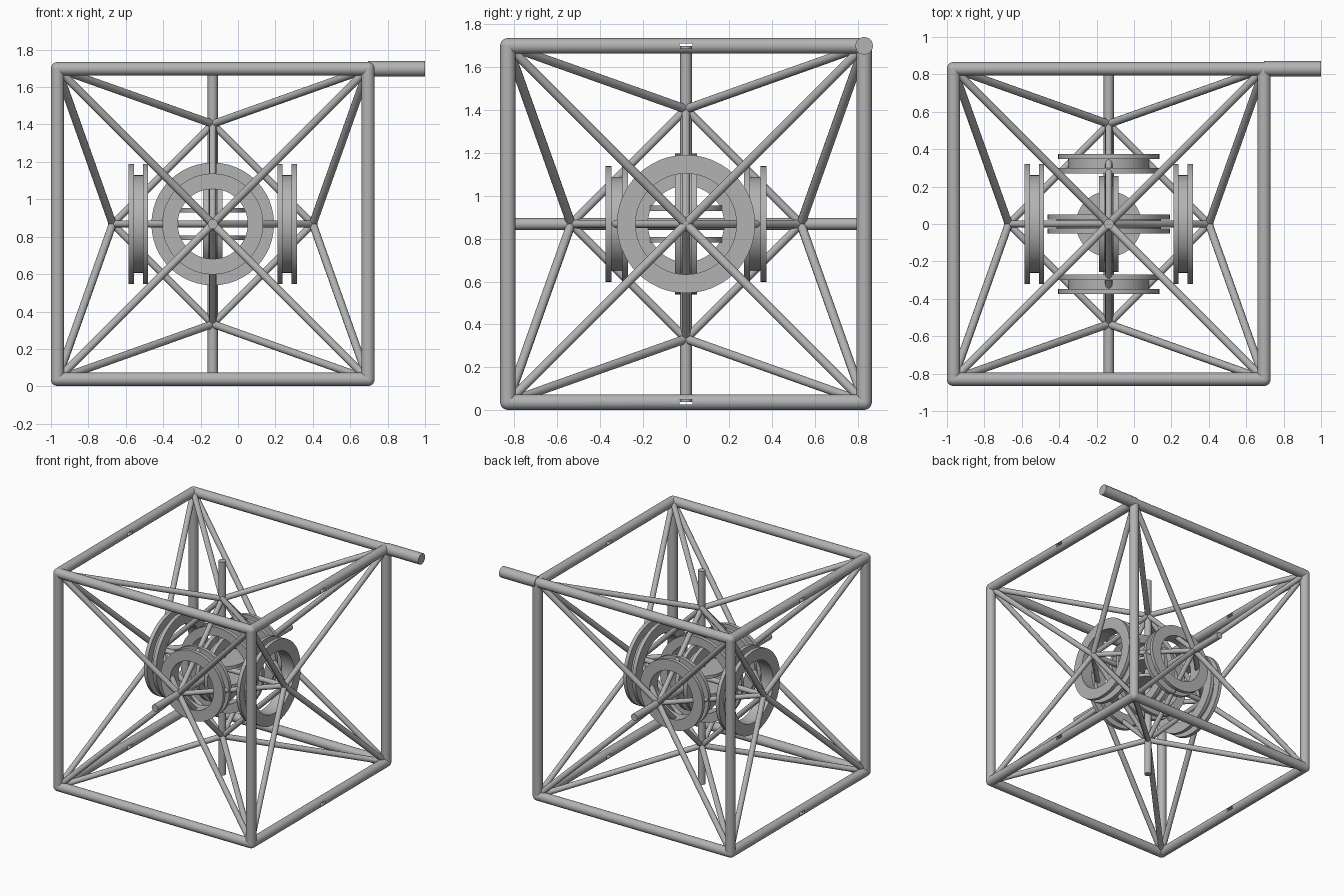
import bpy, bmesh, math
from itertools import product
from mathutils import Vector

cube = bpy.data.objects.get("Cube")
if cube:
    bpy.data.objects.remove(cube, do_unlink=True)

CENTRE = Vector((-0.135, 0, 0.868))
HALF = 0.83     # cube corner distance along each axis
NODE = 0.535    # inner node distance from the centre
AXES = [Vector((1, 0, 0)), Vector((0, 1, 0)), Vector((0, 0, 1))]

steel = bpy.data.materials.new("grey steel")
steel.use_nodes = True
steel.diffuse_color = (0.45, 0.45, 0.45, 1)
steel.node_tree.nodes["Principled BSDF"].inputs["Base Color"].default_value = (0.45, 0.45, 0.45, 1)


def finish(obj, name):
    obj.name = name
    obj.data.materials.append(steel)
    bpy.ops.object.shade_smooth_by_angle(angle=math.radians(40))
    return obj


def tube(name, a, b, radius, sides=16):
    """Closed cylinder between two points measured from the centre."""
    d = b - a
    bpy.ops.mesh.primitive_cylinder_add(
        vertices=sides, radius=radius, depth=d.length, location=CENTRE + (a + b) / 2,
        rotation=d.to_track_quat('Z', 'Y').to_euler())
    return finish(bpy.context.object, name)


def lathe(name, profile, axis, offset):
    """Spin a closed (radius, height) profile around an axis."""
    bm = bmesh.new()
    verts = [bm.verts.new((r, 0, h)) for r, h in profile]
    edges = [bm.edges.new((v, verts[i - 1])) for i, v in enumerate(verts)]
    bmesh.ops.spin(bm, geom=verts + edges, cent=(0, 0, 0), axis=(0, 0, 1),
                   angle=math.tau, steps=48, use_merge=True)
    bmesh.ops.remove_doubles(bm, verts=bm.verts, dist=0.0001)
    bmesh.ops.recalc_face_normals(bm, faces=bm.faces)
    mesh = bpy.data.meshes.new(name)
    bm.to_mesh(mesh)
    bm.free()
    obj = bpy.data.objects.new(name, mesh)
    bpy.context.collection.objects.link(obj)
    obj.location = CENTRE + axis * offset
    obj.rotation_euler = axis.to_track_quat('Z', 'Y').to_euler()
    bpy.ops.object.select_all(action='DESELECT')
    obj.select_set(True)
    bpy.context.view_layer.objects.active = obj
    return finish(obj, name)


def spool(name, axis, offset, rim, core, hole):
    """Ring with two flanges and a groove between them."""
    w, g = 0.052, 0.024
    lathe(name, [(hole, -w), (rim, -w), (rim, -g), (core, -g),
                 (core, g), (rim, g), (rim, w), (hole, w)], axis, offset)


# Outer cube frame
for i, axis in enumerate(AXES):
    u, v = AXES[i - 1], AXES[i - 2]
    for s, t in product((-1, 1), repeat=2):
        mid = (u * s + v * t) * HALF
        rail = tube("frame_rail", mid - axis * HALF, mid + axis * HALF, 0.036, 20)
        if i == 1:
            # Small slot through the middle of the front-to-back rails
            bpy.ops.mesh.primitive_cube_add(size=1, location=CENTRE + mid)
            cutter = bpy.context.object
            cutter.name = "slot_cutter"
            cutter.scale = (0.2, 0.06, 0.024)
            cutter.hide_render = True
            bpy.context.view_layer.objects.active = rail
            mod = rail.modifiers.new("slot", 'BOOLEAN')
            mod.operation = 'DIFFERENCE'
            mod.solver = 'EXACT'
            mod.object = cutter
            bpy.ops.object.modifier_apply(modifier=mod.name)
            bpy.data.objects.remove(cutter, do_unlink=True)

# Rounded frame corners
corners = [Vector(c) * HALF for c in product((-1, 1), repeat=3)]
for c in corners:
    bpy.ops.mesh.primitive_uv_sphere_add(segments=20, ring_count=10, radius=0.036,
                                         location=CENTRE + c)
    finish(bpy.context.object, "frame_corner")

# Handle beyond the top back left corner
handle_start = Vector((HALF, HALF, HALF))
tube("handle", handle_start, handle_start + Vector((0.305, 0, 0)), 0.042, 12)

# Struts from each inner node to the corners of its face
nodes = [axis * s * NODE for axis in AXES for s in (-1, 1)]
for n in nodes:
    for c in corners:
        if n.dot(c) > 0:
            tube("corner_strut", n, c, 0.021, 12)
    bpy.ops.mesh.primitive_uv_sphere_add(segments=16, ring_count=8, radius=0.026,
                                         location=CENTRE + n)
    finish(bpy.context.object, "strut_node")

# Octahedron struts between neighbouring nodes
for i, a in enumerate(nodes):
    for b in nodes[i + 1:]:
        if abs(a.dot(b)) < 0.001:
            tube("inner_strut", a, b, 0.019, 12)

# Axles through the centre
for name, axis, reach, radius in (("side_axle", AXES[0], NODE, 0.02),
                                  ("front_axle", AXES[1], HALF, 0.027),
                                  ("upright_axle", AXES[2], HALF, 0.027)):
    tube(name, axis * -reach, axis * reach, radius)

# Outer spools
for s in (-1, 1):
    spool("side_spool", AXES[0], s * 0.398, 0.322, 0.262, 0.235)
    spool("front_spool", AXES[1], s * 0.323, 0.27, 0.217, 0.187)

# Nested central rings and discs
spool("large_ring", AXES[1], 0, 0.328, 0.28, 0.26)
spool("middle_ring", AXES[0], 0, 0.257, 0.205, 0.178)
for s in (-1, 1):
    z = AXES[2] * s * 0.073
    tube("small_disc", z - AXES[2] * 0.0125, z + AXES[2] * 0.0125, 0.175, 48)
